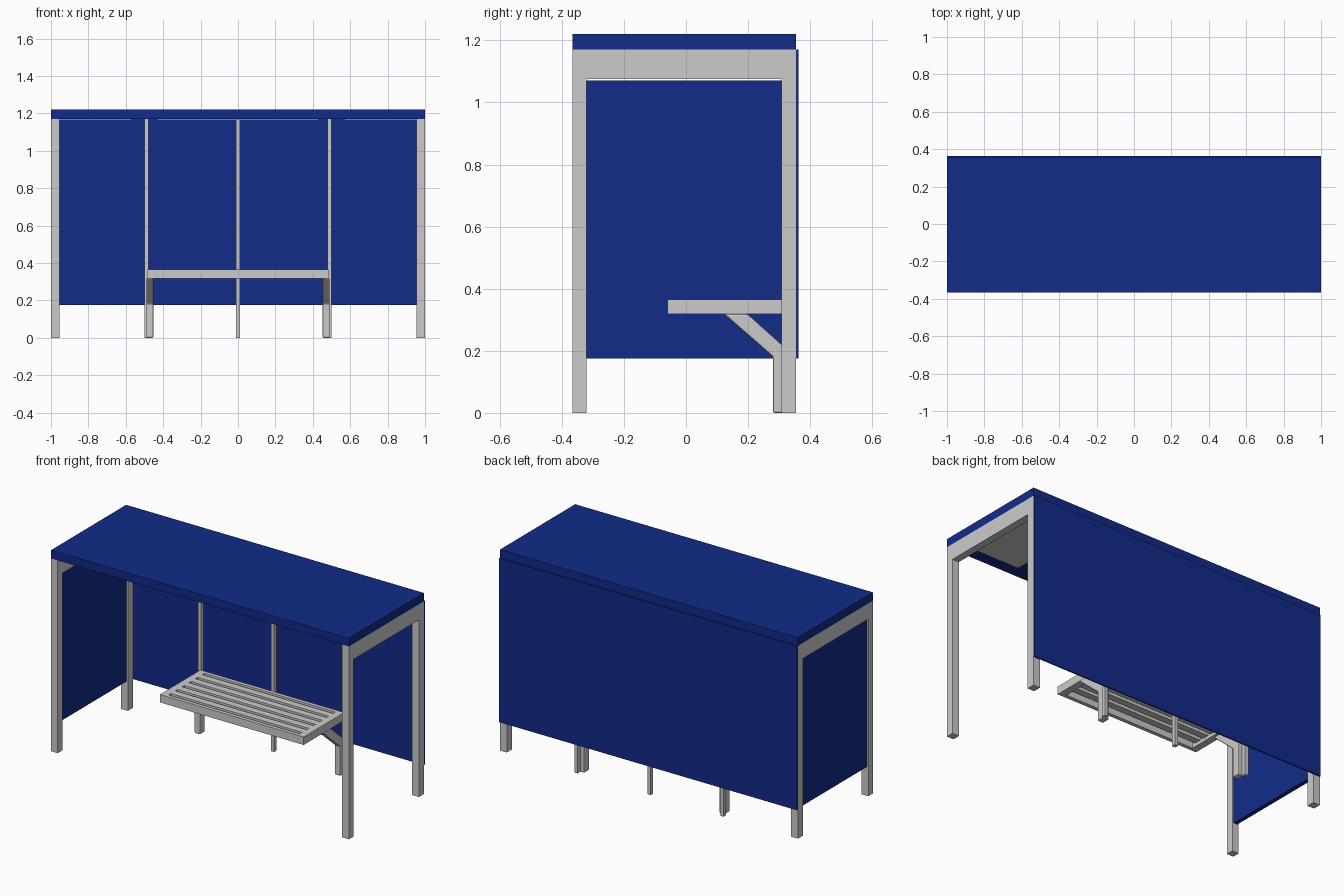
import bpy, bmesh

if "Cube" in bpy.data.objects:
    bpy.data.objects.remove(bpy.data.objects["Cube"])

blue = bpy.data.materials.new("blue_panel")
blue.diffuse_color = (0.006, 0.024, 0.25, 1)
blue.use_nodes = True
blue.node_tree.nodes["Principled BSDF"].inputs["Base Color"].default_value = blue.diffuse_color


def finish(name, bm, mat=None):
    bmesh.ops.recalc_face_normals(bm, faces=bm.faces)
    me = bpy.data.meshes.new(name)
    bm.to_mesh(me)
    bm.free()
    ob = bpy.data.objects.new(name, me)
    bpy.context.collection.objects.link(ob)
    if mat:
        me.materials.append(mat)
    return ob


def box(name, x, y, z, mat=None):
    """Box from (min, max) ranges."""
    bm = bmesh.new()
    bmesh.ops.create_cube(bm, size=1)
    for v in bm.verts:
        v.co = [r[0] if c < 0 else r[1] for c, r in zip(v.co, (x, y, z))]
    return finish(name, bm, mat)


def extrude_yz(name, pts, x0, x1):
    """Side profile in y, z extruded along x."""
    bm = bmesh.new()
    f = bm.faces.new([bm.verts.new((x0, y, z)) for y, z in pts])
    g = bmesh.ops.extrude_face_region(bm, geom=[f])["geom"]
    bmesh.ops.translate(bm, vec=(x1 - x0, 0, 0),
                        verts=[v for v in g if isinstance(v, bmesh.types.BMVert)])
    return finish(name, bm)


# roof slab
box("roof", (-1, 1), (-0.365, 0.355), (1.17, 1.22), blue)

# grey ceiling plates, just proud of the roof underside
for x0, x1 in ((-0.955, -0.57), (-0.43, 0.43), (0.57, 0.955)):
    box("ceiling_plate", (x0, x1), (-0.285, 0.285), (1.164, 1.17))

# corner posts and end beams
for side, (x0, x1) in (("left", (-1, -0.955)), ("right", (0.955, 1))):
    box(side + "_front_post", (x0, x1), (-0.365, -0.32), (0, 1.17))
    box(side + "_back_post", (x0, x1), (0.307, 0.355), (0, 1.17))
    box(side + "_end_beam", (x0, x1), (-0.32, 0.307), (1.075, 1.17))

# back panels, three in a row
for x0, x1 in ((-1, -0.493), (-0.493, 0.493), (0.493, 1)):
    box("back_panel", (x0, x1), (0.355, 0.363), (0.175, 1.17), blue)

# left end panel (the right end is open)
box("left_end_panel", (-0.99, -0.965), (-0.32, 0.307), (0.175, 1.07), blue)

# slim uprights against the back panels
for x in (-0.49, 0, 0.49):
    box("back_upright", (x - 0.011, x + 0.011), (0.33, 0.355), (0, 1.17))

# bench frame
box("bench_front_rail", (-0.483, 0.483), (-0.06, -0.037), (0.318, 0.366))
box("bench_back_rail", (-0.483, 0.483), (0.307, 0.33), (0.318, 0.366))
for s in (-1, 1):
    box("bench_end_rail", sorted((s * 0.44, s * 0.483)), (-0.037, 0.307), (0.318, 0.366))

# bench slats, evenly spaced between the rails
count, gap = 5, 0.022
width = (0.344 - gap * (count + 1)) / count
for i in range(count):
    y = -0.037 + gap + i * (width + gap)
    box("bench_slat", (-0.44, 0.44), (y, y + width), (0.338, 0.366))

# bench legs with slanted arms
profile = [(0.28, 0), (0.33, 0), (0.33, 0.202), (0.2, 0.318), (0.122, 0.318), (0.28, 0.18)]
for s in (-1, 1):
    leg = extrude_yz("bench_leg", profile, s * 0.452, s * 0.49)
    bev = leg.modifiers.new("soft_edges", "BEVEL")
    bev.width = 0.006
    bev.segments = 2
